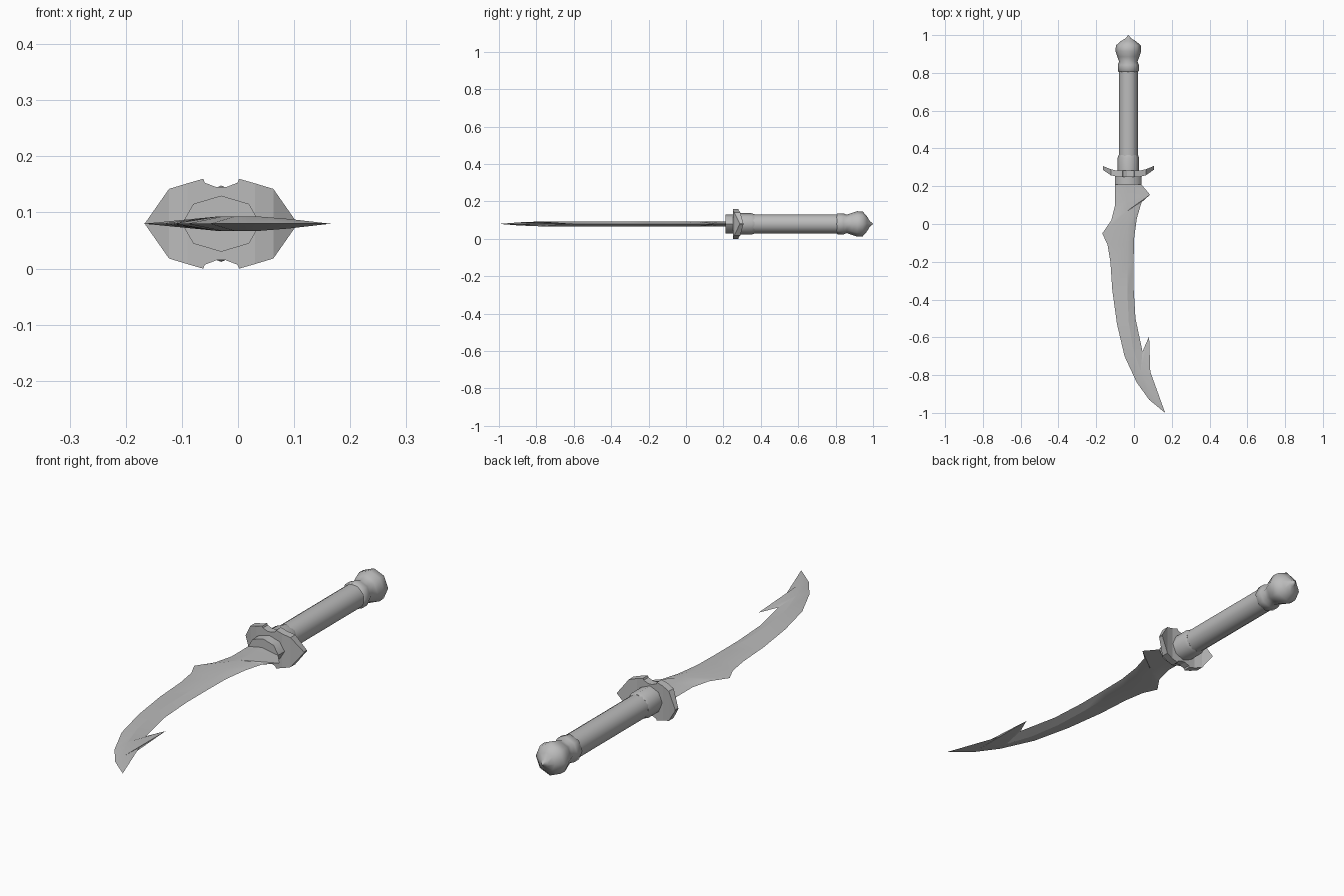
import bpy, bmesh, math

if "Cube" in bpy.data.objects:
    bpy.data.objects.remove(bpy.data.objects["Cube"])

CX, CZ = -0.03, 0.08  # handle axis

steel = bpy.data.materials.new("grey_steel")
steel.use_nodes = True
steel.diffuse_color = (0.5, 0.5, 0.5, 1)
steel.node_tree.nodes["Principled BSDF"].inputs["Base Color"].default_value = (0.5, 0.5, 0.5, 1)


def finish(name, bm, smooth=None):
    bmesh.ops.remove_doubles(bm, verts=bm.verts[:], dist=1e-5)
    bmesh.ops.recalc_face_normals(bm, faces=bm.faces[:])
    mesh = bpy.data.meshes.new(name)
    bm.to_mesh(mesh)
    bm.free()
    mesh.materials.append(steel)
    obj = bpy.data.objects.new(name, mesh)
    bpy.context.collection.objects.link(obj)
    if smooth:
        bpy.ops.object.select_all(action="DESELECT")
        obj.select_set(True)
        bpy.context.view_layer.objects.active = obj
        bpy.ops.object.shade_smooth_by_angle(angle=math.radians(smooth))


def turned(name, profile, wide=1.0, sides=8):
    """Turn (y, radius) points around the handle axis."""
    bm = bmesh.new()
    rings = []
    for y, r in profile:
        angles = [2 * math.pi * i / sides for i in range(sides)]
        rings.append([bm.verts.new((CX + wide * r * math.cos(a), y, CZ + r * math.sin(a)))
                      for a in angles])
    for a, b in zip(rings, rings[1:]):
        for i in range(sides):
            j = (i + 1) % sides
            bm.faces.new((a[i], a[j], b[j], b[i]))
    bm.faces.new(rings[0])
    bm.faces.new(rings[-1])
    finish(name, bm, 50)


# Handle parts
turned("blade_collar", [(0.21, 0.05), (0.26, 0.05)], wide=1.4)
turned("grip_collar", [(0.27, 0.057), (0.35, 0.057), (0.365, 0.052)])
turned("grip", [(0.35, 0.05), (0.82, 0.05)], sides=16)
turned("pommel", [(0.805, 0.05), (0.81, 0.056), (0.842, 0.056), (0.86, 0.049),
                  (0.885, 0.058), (0.915, 0.068), (0.945, 0.066), (0.968, 0.04),
                  (0.982, 0.016), (1.0, 0.001)])

# Guard: a notched plate whose ends sweep back; (offset, half height, y)
half = [(0.135, 0.002, 0.287), (0.093, 0.062, 0.258), (0.06, 0.072, 0.25),
        (0.032, 0.08, 0.25), (0.029, 0.073, 0.25), (0.008, 0.065, 0.25)]
columns = [(-d, h, y) for d, h, y in half] + [(d, h, y) for d, h, y in reversed(half)]
bm = bmesh.new()
loops = []
for d, h, y in columns:
    back = 0.02 if h < 0.01 else 0.032
    loops.append([bm.verts.new((CX + d, y + dy, CZ + dz))
                  for dy, dz in ((0, -h), (0, h), (back, h), (back, -h))])
for a, b in zip(loops, loops[1:]):
    for i in range(4):
        j = (i + 1) % 4
        bm.faces.new((a[i], a[j], b[j], b[i]))
bm.faces.new(loops[0])
bm.faces.new(loops[-1])
finish("guard", bm)

# Blade: outer edge, central ridge and inner edge at each station
outer = [(-0.10, 0.22), (-0.10, 0.10), (-0.12, 0.02), (-0.168, -0.05), (-0.14, -0.11),
         (-0.125, -0.20), (-0.115, -0.35), (-0.09, -0.53), (-0.05, -0.70),
         (0.015, -0.84), (0.08, -0.93), (0.165, -1.0)]
ridge = [(-0.035, 0.22), (-0.035, 0.14), (-0.035, 0.07), (-0.035, -0.02), (-0.035, -0.11),
         (-0.035, -0.22), (-0.035, -0.36), (-0.028, -0.52), (-0.005, -0.66),
         (0.035, -0.78), (0.09, -0.89), (0.165, -1.0)]
inner = [(0.03, 0.22), (0.085, 0.155), (0.04, 0.115), (0.015, 0.03), (0.0, -0.08),
         (-0.002, -0.20), (-0.002, -0.34), (0.008, -0.50), (0.045, -0.675),
         (0.08, -0.595), (0.082, -0.77), (0.165, -1.0)]
bm = bmesh.new()
for side in (-1, 1):
    def line(points, lift):
        return [bm.verts.new((x, y, CZ + side * lift * min(1, (y + 1) * 6)))
                for x, y in points]
    o, r, n = line(outer, 0), line(ridge, 0.013), line(inner, 0)
    for i in range(len(o) - 1):
        for tri in ((o[i], o[i + 1], r[i]), (o[i + 1], r[i + 1], r[i]),
                    (r[i], r[i + 1], n[i]), (r[i + 1], n[i + 1], n[i])):
            bm.faces.new(tri)
bmesh.ops.dissolve_degenerate(bm, dist=1e-5, edges=bm.edges[:])
finish("blade", bm, 30)
